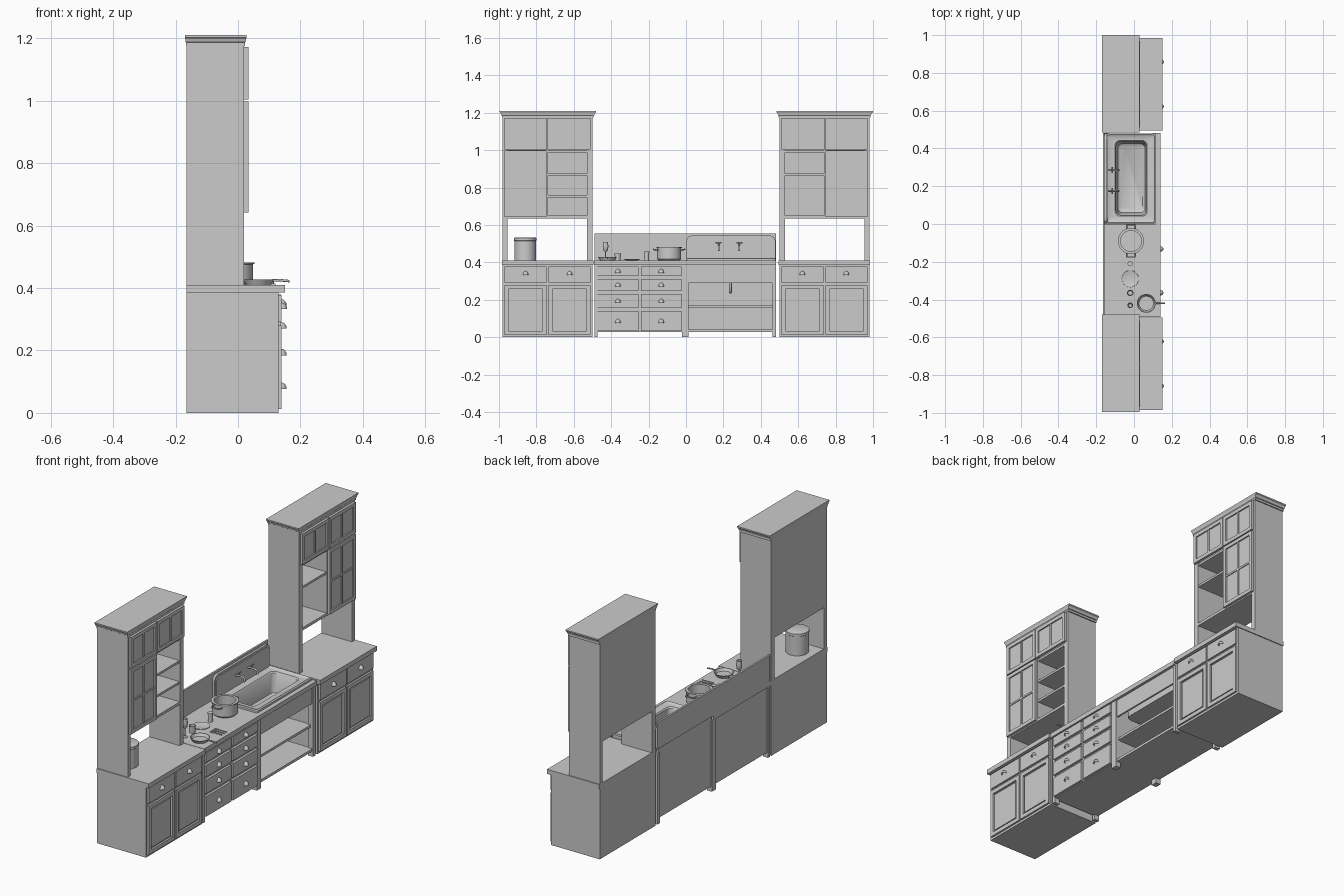
import bpy, bmesh, math
from mathutils import Vector


def finish(name, bm, smooth=False):
    bmesh.ops.remove_doubles(bm, verts=bm.verts, dist=1e-5)
    bmesh.ops.recalc_face_normals(bm, faces=bm.faces)
    me = bpy.data.meshes.new(name)
    bm.to_mesh(me)
    bm.free()
    ob = bpy.data.objects.new(name, me)
    bpy.context.collection.objects.link(ob)
    if smooth:
        bpy.context.view_layer.objects.active = ob
        ob.select_set(True)
        bpy.ops.object.shade_smooth_by_angle(angle=math.radians(35))
        ob.select_set(False)
    return ob


def box(name, x0, x1, y0, y1, z0, z1, bevel_top=0):
    bm = bmesh.new()
    bmesh.ops.create_cube(bm, size=1)
    for v in bm.verts:
        v.co = Vector(((x0 + x1) / 2 + v.co.x * (x1 - x0), (y0 + y1) / 2 + v.co.y * abs(y1 - y0),
                       (z0 + z1) / 2 + v.co.z * (z1 - z0)))
    if bevel_top:
        es = [e for e in bm.edges if all(abs(v.co.z - z1) < 1e-5 for v in e.verts)
              and abs(e.verts[0].co.y - e.verts[1].co.y) < 1e-5]
        bmesh.ops.bevel(bm, geom=es, offset=bevel_top, segments=6, profile=0.5, affect='EDGES')
    return finish(name, bm)


def loft(name, rings, seg=0, smooth=False):
    """Skin through rounded rectangles (x0, x1, y0, y1, z, corner radius)."""
    bm = bmesh.new()
    loops = []
    for x0, x1, y0, y1, z, r in rings:
        pts = []
        corners = ((x1 - r, y1 - r), (x0 + r, y1 - r), (x0 + r, y0 + r), (x1 - r, y0 + r))
        for q, (cx, cy) in enumerate(corners):
            for i in range(seg + 1):
                a = math.pi / 2 * (q + (i / seg if seg else 0.5))
                pts.append(bm.verts.new((cx + r * math.cos(a), cy + r * math.sin(a), z)))
        loops.append(pts)
    for a, b in zip(loops, loops[1:]):
        for i in range(len(a)):
            j = (i + 1) % len(a)
            bm.faces.new((a[i], a[j], b[j], b[i]))
    bm.faces.new(loops[0])
    bm.faces.new(loops[-1])
    return finish(name, bm, smooth)


def lathe(name, x, y, z, profile, n=32):
    bm = bmesh.new()
    vs = [bm.verts.new((r, 0, h)) for r, h in profile]
    es = [bm.edges.new(p) for p in zip(vs, vs[1:])]
    bmesh.ops.spin(bm, geom=vs + es, axis=(0, 0, 1), cent=(0, 0, 0), steps=n, angle=math.tau)
    bmesh.ops.translate(bm, verts=bm.verts, vec=(x, y, z))
    return finish(name, bm, True)


def tube(name, pts, r):
    cu = bpy.data.curves.new(name, 'CURVE')
    cu.dimensions = '3D'
    cu.bevel_depth, cu.bevel_resolution, cu.use_fill_caps = r, 2, True
    sp = cu.splines.new('POLY')
    sp.points.add(len(pts) - 1)
    for p, c in zip(sp.points, pts):
        p.co = (*c, 1)
    ob = bpy.data.objects.new(name, cu)
    bpy.context.collection.objects.link(ob)


def pull(x, y, z):
    """Quarter-dome cup pull."""
    bm = bmesh.new()
    bmesh.ops.create_uvsphere(bm, u_segments=16, v_segments=8, radius=1)
    for no in ((-1, 0, 0), (0, 0, -1)):
        bmesh.ops.bisect_plane(bm, geom=bm.verts[:] + bm.edges[:] + bm.faces[:],
                               plane_co=(0, 0, 0), plane_no=no, clear_outer=True)
    for v in bm.verts:
        v.co = Vector((x + v.co.x * 0.018, y + v.co.y * 0.015, z - 0.01 + v.co.z * 0.021))
    finish("cup_pull", bm, True)


def frame(name, x0, x1, y0, y1, z0, z1, w):
    box(name + "_stile", x0, x1, y0, y0 + w, z0, z1)
    box(name + "_stile", x0, x1, y1 - w, y1, z0, z1)
    box(name + "_rail", x0, x1, y0 + w, y1 - w, z0, z0 + w)
    box(name + "_rail", x0, x1, y0 + w, y1 - w, z1 - w, z1)


def glazed_door(y0, y1, z0, z1, rows):
    frame("glazed_door", 0.02, 0.033, y0, y1, z0, z1, 0.02)
    box("door_pane", 0.022, 0.026, y0 + 0.015, y1 - 0.015, z0 + 0.015, z1 - 0.015)
    c = (y0 + y1) / 2
    box("muntin", 0.024, 0.031, c - 0.005, c + 0.005, z0 + 0.02, z1 - 0.02)
    for i in range(1, rows):
        z = z0 + (z1 - z0) * i / rows
        box("muntin", 0.024, 0.0305, y0 + 0.02, y1 - 0.02, z - 0.005, z + 0.005)


# Tall dresser units at both ends (s = side)
for s in (-1, 1):
    def sbox(name, x0, x1, a, b, z0, z1):
        box(name, x0, x1, *sorted((s * a, s * b)), z0, z1)
    # base with drawers and panelled doors
    sbox("base_cabinet", -0.165, 0.13, 0.5, 0.98, 0, 0.385)
    sbox("side_counter", -0.165, 0.15, 0.495, 0.985, 0.385, 0.41)
    for a, b in ((0.51, 0.735), (0.745, 0.97)):
        y0, y1 = sorted((s * a, s * b))
        box("base_drawer", 0.13, 0.14, y0, y1, 0.293, 0.378)
        pull(0.14, (y0 + y1) / 2, 0.342)
        frame("base_door", 0.13, 0.14, y0, y1, 0.012, 0.28, 0.022)
        box("door_panel", 0.13, 0.136, y0 + 0.03, y1 - 0.03, 0.042, 0.25)
    # upper cabinet, open below
    sbox("upper_side_inner", -0.165, 0.02, 0.5, 0.53, 0.41, 1.18)
    sbox("upper_side_outer", -0.165, 0.02, 0.955, 0.98, 0.41, 1.18)
    sbox("upper_back", -0.165, -0.155, 0.53, 0.955, 0.635, 1.18)
    sbox("upper_bottom", -0.155, 0.02, 0.53, 0.955, 0.635, 0.65)
    sbox("upper_top", -0.155, 0.02, 0.53, 0.955, 1.165, 1.18)
    sbox("upper_divider", -0.155, 0.02, 0.738, 0.75, 0.65, 1.165)
    for z in ((1.0, 0.875, 0.76) if s < 0 else (1.0, 0.875)):
        sbox("open_shelf", -0.155, 0.018, 0.53, 0.738, z - 0.012, z)
    sbox("door_rail", 0.0, 0.02, 0.75, 0.955, 0.985, 1.0)
    ya, yb = sorted((s * 0.51, s * 0.74))
    glazed_door(ya, yb, 1.003, 1.172, 1)
    ya, yb = sorted((s * 0.745, s * 0.97))
    glazed_door(ya, yb, 1.003, 1.172, 1)
    glazed_door(ya, yb, 0.642, 0.997, 2)
    # stepped crown
    y0, y1 = sorted((s * 0.5, s * 0.98))
    loft("crown", [(-0.165 - o * 0.25, 0.02 + o * 0.4, y0 - o * 0.8, y1 + o, z, 0) for z, o in
                   ((1.175, 0), (1.175, 0.006), (1.186, 0.006), (1.188, 0.01), (1.198, 0.014),
                    (1.203, 0.02), (1.21, 0.02))])

# Middle drawer chest
box("drawer_chest", -0.16, 0.125, -0.485, 0, 0.028, 0.385)
box("middle_counter", -0.165, 0.14, -0.492, 0, 0.385, 0.41)
for y0, y1 in ((-0.473, -0.255), (-0.24, -0.025)):
    for z0, z1 in ((0.328, 0.379), (0.248, 0.312), (0.157, 0.232), (0.032, 0.141)):
        box("chest_drawer", 0.125, 0.138, y0, y1, z0, z1)
        pull(0.138, (y0 + y1) / 2, (z0 + z1) / 2)
for y0, y1 in ((-0.49, -0.472), (-0.022, 0.013), (0.462, 0.482)):
    box("front_leg", 0.1, 0.13, y0, y1, 0, 0.385)
    box("back_leg", -0.165, -0.135, y0, y1, 0, 0.385)

# Sink stand with open shelves
box("sink_stand_side", -0.16, 0.125, 0, 0.01, 0.028, 0.385)
box("sink_stand_side", -0.16, 0.125, 0.468, 0.48, 0.028, 0.385)
box("sink_stand_back", -0.16, -0.15, 0.01, 0.468, 0.028, 0.41)
box("sink_stand_floor", -0.15, 0.125, 0.01, 0.468, 0.028, 0.042)
box("sink_stand_shelf", -0.15, 0.115, 0.01, 0.468, 0.157, 0.17)
box("sink_apron", 0.115, 0.125, 0.01, 0.468, 0.29, 0.385)
box("sink_front_strip", 0.114, 0.14, 0, 0.482, 0.385, 0.41)
box("wall_splash", -0.165, -0.155, -0.49, 0.482, 0.41, 0.555)

# Sink bowl
X, Y = (-0.15, 0.115), (0.002, 0.48)
loft("sink", [(-0.11, 0.08, 0.03, 0.45, 0.29, 0.03), (-0.11, 0.08, 0.03, 0.45, 0.395, 0.03),
              (*X, *Y, 0.395, 0.012), (*X, *Y, 0.42, 0.012),
              (-0.143, 0.108, 0.009, 0.473, 0.424, 0.01), (-0.135, 0.1, 0.017, 0.465, 0.418, 0.01),
              (-0.1, 0.07, 0.042, 0.442, 0.418, 0.025), (-0.095, 0.065, 0.047, 0.437, 0.412, 0.025),
              (-0.085, 0.058, 0.06, 0.425, 0.31, 0.025), (-0.07, 0.045, 0.075, 0.41, 0.3, 0.02)],
     6, True)
box("sink_splash", -0.155, -0.143, 0.002, 0.478, 0.415, 0.543, 0.03)
box("sink_splash_face", -0.143, -0.138, 0.012, 0.468, 0.42, 0.533, 0.025)
tube("drain_pipe", [(-0.02, 0.237, 0.295), (-0.02, 0.237, 0.25), (-0.03, 0.237, 0.24),
                    (-0.05, 0.237, 0.24), (-0.06, 0.237, 0.255), (-0.15, 0.237, 0.255)], 0.008)
for y in (0.175, 0.285):
    tube("tap_spout", [(-0.14, y, 0.485), (-0.1, y, 0.487), (-0.086, y, 0.482), (-0.08, y, 0.462)], 0.005)
    tube("tap_stem", [(-0.115, y, 0.485), (-0.115, y, 0.503)], 0.004)
    tube("tap_handle", [(-0.115, y - 0.016, 0.503), (-0.115, y + 0.016, 0.503)], 0.003)

# Kitchen ware
lathe("canister", -0.07, -0.86, 0.41, [(0, 0), (0.058, 0), (0.058, 0.105), (0.06, 0.107),
                                      (0.06, 0.12), (0.056, 0.122), (0, 0.122)])
lathe("pot", -0.016, -0.09, 0.41, [(0, 0), (0.056, 0), (0.064, 0.008), (0.064, 0.066), (0.069, 0.067),
                                  (0.069, 0.072), (0.055, 0.072), (0.055, 0.01), (0, 0.01)])
for t in (-1, 1):
    y = -0.09
    tube("pot_handle", [(-0.04, y + t * 0.058, 0.467), (-0.038, y + t * 0.085, 0.469),
                        (0.006, y + t * 0.085, 0.469), (0.008, y + t * 0.058, 0.467)], 0.004)
lathe("frying_pan", 0.065, -0.42, 0.41, [(0, 0), (0.04, 0), (0.05, 0.018), (0.046, 0.018), (0.038, 0.004), (0, 0.004)])
tube("pan_handle", [(0.11, -0.42, 0.424), (0.135, -0.42, 0.425), (0.165, -0.42, 0.422)], 0.004)
lathe("plate", -0.02, -0.29, 0.41, [(0, 0), (0.025, 0), (0.045, 0.006), (0.044, 0.008), (0.025, 0.003), (0, 0.003)])
lathe("jar", -0.02, -0.21, 0.41, [(0, 0), (0.012, 0), (0.012, 0.04), (0.014, 0.041), (0.014, 0.048), (0, 0.048)], 20)
cup = [(0, 0), (0.014, 0), (0.017, 0.038), (0.015, 0.038), (0.012, 0.004), (0, 0.004)]
lathe("cup", -0.02, -0.365, 0.41, cup, 20)
lathe("goblet", -0.02, -0.43, 0.41, [(0, 0), (0.014, 0), (0.012, 0.003), (0.003, 0.006), (0.003, 0.045), (0.012, 0.055),
                                    (0.015, 0.075), (0.013, 0.1), (0.011, 0.1), (0.012, 0.075), (0, 0.052)], 20)
for y in (-0.27, -0.29, -0.31):
    box("utensil_handle", 0.07, 0.12, y - 0.002, y + 0.002, 0.41, 0.414)
    box("utensil_head", 0.05, 0.072, y - 0.005, y + 0.005, 0.41, 0.414)
